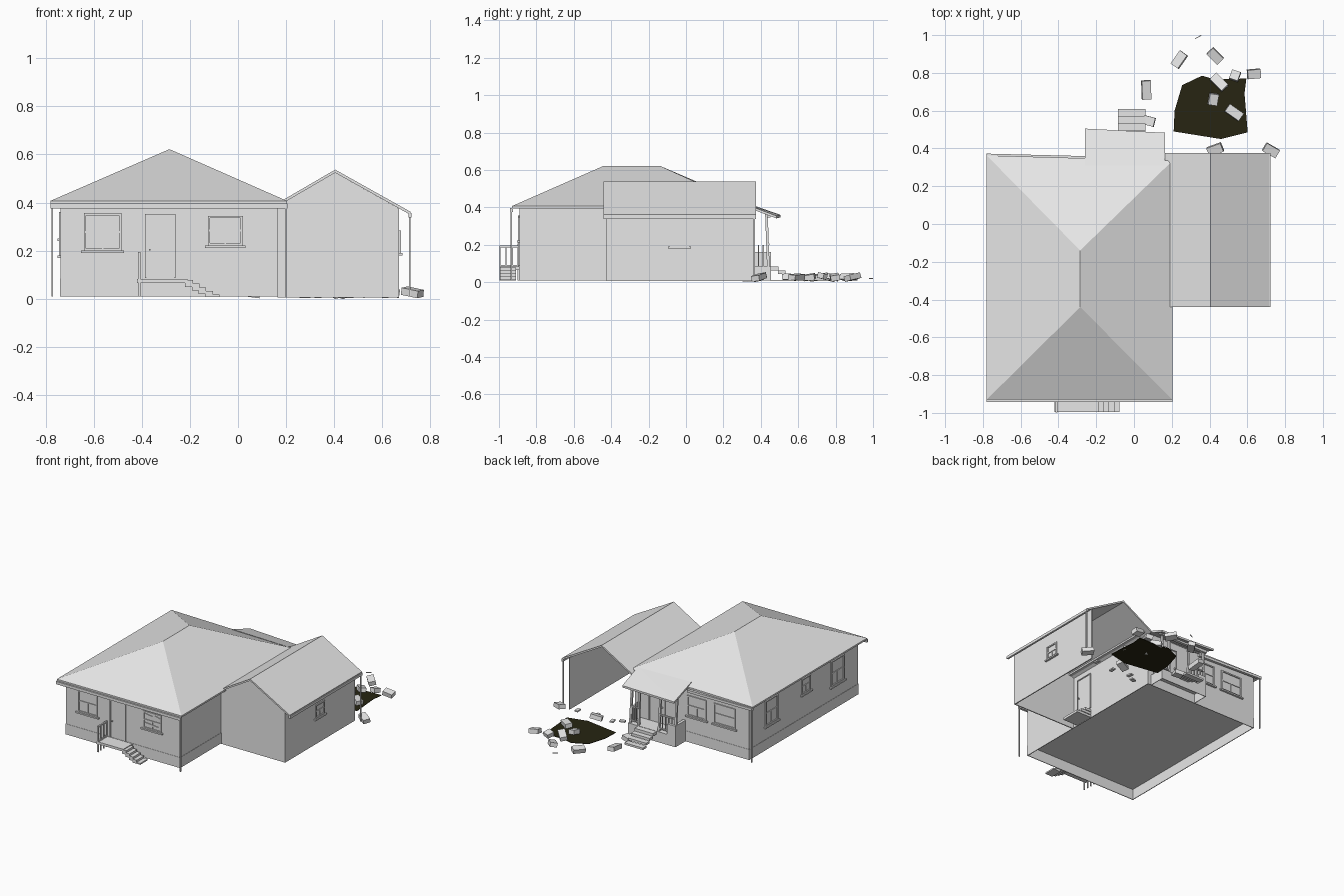
import bpy, bmesh, math, random
from mathutils import Matrix, Vector

if "Cube" in bpy.data.objects:
    bpy.data.objects.remove(bpy.data.objects["Cube"])
random.seed(4)


def material(name, color):
    m = bpy.data.materials.new(name)
    m.use_nodes = True
    m.diffuse_color = color
    m.node_tree.nodes["Principled BSDF"].inputs["Base Color"].default_value = color
    return m


GREY = material("pale_grey", (0.8, 0.8, 0.8, 1))
SOOT = material("scorched_earth", (0.02, 0.018, 0.006, 1))


def finish(name, bm, mat=GREY):
    bmesh.ops.recalc_face_normals(bm, faces=bm.faces)
    me = bpy.data.meshes.new(name)
    bm.to_mesh(me)
    bm.free()
    me.materials.append(mat)
    ob = bpy.data.objects.new(name, me)
    bpy.context.collection.objects.link(ob)
    return ob


def boxes(name, parts):
    """Several boxes in one object, each given as x, y and z ranges."""
    bm = bmesh.new()
    for xr, yr, zr in parts:
        lo, hi = Vector((xr[0], yr[0], zr[0])), Vector((xr[1], yr[1], zr[1]))
        mat = Matrix.Translation((lo + hi) / 2) @ Matrix.Diagonal((*(hi - lo), 1))
        bmesh.ops.create_cube(bm, size=1, matrix=mat)
    return finish(name, bm)


def hull(name, pts):
    bm = bmesh.new()
    for p in pts:
        bm.verts.new(p)
    bmesh.ops.convex_hull(bm, input=bm.verts)
    bmesh.ops.dissolve_limit(bm, angle_limit=0.01, verts=bm.verts, edges=bm.edges)
    return finish(name, bm)


def prism(name, profile, axis, start, end, mat=GREY):
    """Extrude a flat profile along y (x-z profile) or z (x-y profile)."""
    bm = bmesh.new()
    point = (lambda a, b: (a, start, b)) if axis == "y" else (lambda a, b: (a, b, start))
    face = bm.faces.new([bm.verts.new(point(a, b)) for a, b in profile])
    new = bmesh.ops.extrude_face_region(bm, geom=[face])["geom"]
    shift = (0, end - start, 0) if axis == "y" else (0, 0, end - start)
    bmesh.ops.translate(bm, vec=shift, verts=[v for v in new if isinstance(v, bmesh.types.BMVert)])
    return finish(name, bm, mat)


def on_wall(name, wall, pos, out, rects):
    """Place thin trim (a0, a1, z0, z1, depth) on a wall; wall is the normal's axis."""
    parts = []
    for a0, a1, z0, z1, d in rects:
        n = sorted((pos, pos + out * d))
        parts.append((n, (a0, a1), (z0, z1)) if wall == "x" else ((a0, a1), n, (z0, z1)))
    return boxes(name, parts)


def window(name, wall, pos, out, a0, a1, z0, z1):
    t, d = 0.009, 0.007
    mid, zm = (a0 + a1) / 2, (z0 + z1) / 2
    on_wall(name, wall, pos, out, [
        (a0, a0 + t, z0, z1, d), (a1 - t, a1, z0, z1, d),
        (a0 + t, a1 - t, z1 - t, z1, d), (a0 + t, a1 - t, z0, z0 + t, d),
        (a0 + t, a1 - t, zm - 0.004, zm + 0.004, d * 0.7),
        (mid - 0.003, mid + 0.003, z0 + t, zm, d * 0.6),
        (a0 - 0.012, a1 + 0.012, z0 - 0.01, z0, 0.014)])


def door(name, wall, pos, out, a0, a1, z0, z1):
    t = 0.007
    on_wall(name, wall, pos, out, [
        (a0 - t, a0, z0, z1 + t, 0.008), (a1, a1 + t, z0, z1 + t, 0.008),
        (a0, a1, z1, z1 + t, 0.008), (a0, a1, z0, z1, 0.003),
        (a0 + 0.01, a0 + 0.016, 0.2, 0.208, 0.012)])


# House body: closed walls on an open foundation skirt
X0, X1, Y0, Y1, FLOOR = -0.737, 0.165, -0.89, 0.34, 0.085
boxes("house_walls", [((X0, X1), (Y0, Y1), (FLOOR, 0.395))])
e, t = 0.002, 0.003
boxes("foundation_skirt", [
    ((X0 - e, X1 + e), (Y0 - e, Y0 + t), (0.01, FLOOR)),
    ((X0 - e, X1 + e), (Y1 - t, Y1 + e), (0.01, FLOOR)),
    ((X0 - e, X0 + t), (Y0, Y1), (0.01, FLOOR)),
    ((X1 - t, X1 + e), (Y0, Y1), (0.01, FLOOR))])

# Hip roof, slightly askew at the back, with gutters and downspouts
corners = [(-0.78, -0.93), (0.204, -0.93), (-0.78, 0.363), (0.204, 0.335)]
eaves = [(x, y, z) for x, y in corners for z in (0.395, 0.407)]
hull("hip_roof", eaves + [(-0.285, -0.44, 0.622), (-0.285, -0.14, 0.622)])
boxes("front_gutter", [((-0.78, 0.205), (-0.942, -0.926), (0.376, 0.396))])
gutter = boxes("back_gutter", [((-0.26, 0.26), (-0.009, 0.009), (-0.009, 0.009))])
gutter.location, gutter.rotation_euler = (-0.52, 0.357, 0.386), (0, 0.02, -0.025)
for name, x, y, z in (("left", 0.199, -0.934, 0.38), ("right", -0.772, 0.362, 0.38),
                      ("garage", 0.714, 0.366, 0.35)):
    boxes(name + "_downspout", [((x - 0.004, x + 0.004), (y - 0.004, y + 0.004), (0.01, z))])

# Garage: front gable and side wall, open at the back and below
ridge, eave_l, eave_r = (0.404, 0.537), (0.165, 0.398), (0.717, 0.362)
roof = [eave_l, ridge, eave_r]
prism("garage_roof", roof + [(x, z - 0.013) for x, z in reversed(roof)], "y", -0.44, 0.375)
prism("garage_front_wall", [(0.165, 0.005), (0.67, 0.005), (0.67, 0.375),
                            (0.404, 0.524), (0.165, 0.385)], "y", -0.425, -0.418)
boxes("garage_side_wall", [((0.663, 0.67), (-0.425, 0.365), (0.005, 0.375))])
boxes("garage_gutter", [((0.708, 0.722), (-0.44, 0.375), (0.338, 0.356))])

# Windows and doors
window("front_window_right", "y", Y0, -1, -0.64, -0.485, 0.2, 0.356)
window("front_window_left", "y", Y0, -1, -0.125, 0.02, 0.222, 0.345)
window("back_window_outer", "y", Y1, 1, -0.63, -0.46, 0.2, 0.345)
window("back_window_inner", "y", Y1, 1, -0.4, -0.25, 0.2, 0.345)
window("side_window_front", "x", X0, -1, -0.73, -0.58, 0.18, 0.36)
window("side_window_small", "x", X0, -1, -0.35, -0.25, 0.25, 0.36)
window("side_window_back", "x", X0, -1, 0.02, 0.16, 0.18, 0.36)
window("garage_window", "x", 0.67, 1, -0.085, 0.015, 0.19, 0.285)
door("front_door", "y", Y0, -1, -0.38, -0.267, 0.087, 0.345)
door("garage_door_inside", "x", X1, 1, -0.37, -0.25, 0.087, 0.34)
door("back_door", "y", Y1, 1, -0.07, 0.045, 0.087, 0.335)

# Broken shards in the damaged front window
for i, (a, b, z) in enumerate([(-0.11, -0.05, 0.33), (-0.11, 0.0, 0.265), (-0.03, 0.01, 0.33)]):
    hull(f"window_shard_{i}", [(x, y, zz) for y in (Y0, Y0 - 0.005)
                               for x, zz in ((a, z), (b, z - 0.01), (a, z - 0.025))])

# Front landing with side steps and a railing
boxes("front_landing", [((-0.42, -0.21), (-0.995, Y0), (0.066, 0.083))])
boxes("front_steps", [((-0.22 + i * 0.028, -0.188 + i * 0.028), (-0.995, -0.91),
                       (max(0.008, 0.05 - i * 0.015), 0.078 - i * 0.015)) for i in range(5)])
boxes("front_railing", [((-0.415, -0.405), (-0.997, -0.892), (z, z + 0.01)) for z in (0.083, 0.185)]
      + [((-0.414, -0.406), (y, y + 0.006), (0.01, 0.19)) for y in (-0.997, -0.965, -0.932, -0.9)])

# Back porch: deck on thin skirts, steps, posts, parapet, balusters and sagging roof
boxes("back_porch_deck", [((-0.235, 0.14), (Y1, 0.455), (0.075, FLOOR)),
                          ((-0.235, -0.231), (Y1, 0.455), (0.01, 0.075)),
                          ((0.136, 0.14), (Y1, 0.455), (0.01, 0.075)),
                          ((-0.235, 0.14), (0.451, 0.455), (0.01, 0.075))])
boxes("back_porch_steps", [((-0.085, 0.06), (0.455 + i * 0.038, 0.495 + i * 0.038),
                            (0.063 - i * 0.018, 0.083 - i * 0.02)) for i in range(4)])
for i, x in enumerate((-0.225, -0.095, 0.065, 0.13)):
    lean = random.uniform(-0.012, 0.012)
    hull(f"porch_post_{i}", [(x + dx + k * lean, 0.44 + dy - k * 0.01, z)
                             for k, z in ((0, FLOOR), (1, 0.37))
                             for dx in (-0.007, 0.007) for dy in (-0.007, 0.007)])
boxes("porch_parapet", [((-0.235, -0.17), (0.435, 0.455), (FLOOR, 0.16)),
                        ((-0.235, -0.215), (Y1, 0.455), (FLOOR, 0.16))])
rails = [((x0, x1), (0.434, 0.446), (z, z + 0.008)) for x0, x1 in ((-0.225, -0.095), (0.065, 0.13))
         for z in (0.1, 0.2)]
bars = [((x, x + 0.006), (0.437, 0.443), (0.1, 0.2))
        for x in (-0.2, -0.175, -0.15, -0.125, 0.08, 0.097, 0.114)]
side = [((0.127, 0.133), (y, y + 0.006), (FLOOR, 0.2)) for y in (0.36, 0.385, 0.41)]
boxes("porch_balusters", rails + bars + side)
hull("porch_roof", [(x, y, z - d) for d in (0, 0.014) for x, y, z in
                    ((-0.26, 0.31, 0.428), (0.165, 0.31, 0.42), (-0.26, 0.505, 0.36), (0.165, 0.483, 0.355))])
boxes("porch_beam", [((-0.245, 0.15), (0.432, 0.452), (0.345, 0.364))])

# Steps inside the garage
boxes("garage_steps", [((X1, 0.215 + i * 0.035), (-0.38, -0.24),
                        (0.055 - i * 0.022, 0.072 - i * 0.022)) for i in range(3)])

# Scorched ground patch
prism("scorched_patch", [(0.21, 0.49), (0.215, 0.6), (0.255, 0.735), (0.36, 0.785), (0.43, 0.765),
                         (0.595, 0.77), (0.585, 0.69), (0.602, 0.485), (0.46, 0.45)],
      "z", 0.008, 0.011, SOOT)

# Rubble blocks: x, y, length, turn
rubble = [(0.24, 0.87, 0.085, 55), (0.43, 0.89, 0.08, -45), (0.065, 0.71, 0.1, 92),
          (0.08, 0.545, 0.06, -15), (0.45, 0.75, 0.09, -45), (0.535, 0.785, 0.05, 70),
          (0.635, 0.795, 0.07, 5), (0.42, 0.66, 0.06, 80), (0.53, 0.59, 0.09, -35),
          (0.725, 0.39, 0.08, -30), (0.43, 0.395, 0.08, 20)]
for i, (x, y, size, turn) in enumerate(rubble):
    ob = boxes(f"rubble_block_{i}", [((-size / 2, size / 2), (-0.024, 0.024), (-0.015, 0.015))])
    ob.location = (x, y, 0.027)
    ob.rotation_euler = (random.uniform(-0.25, 0.25), random.uniform(-0.25, 0.25), math.radians(turn))
splinter = boxes("rubble_splinter", [((-0.018, 0.018), (-0.002, 0.002), (-0.002, 0.002))])
splinter.location, splinter.rotation_euler = (0.34, 0.99, 0.02), (0, 0, 0.5)

# Low debris scattered along the open garage end
for i in range(4):
    ob = boxes(f"garage_debris_{i}", [((-0.02, 0.02), (-0.012, 0.012), (-0.005, 0.005))])
    ob.location = (random.uniform(0.2, 0.64), random.uniform(0.28, 0.36), 0.008)
    ob.rotation_euler = (0, 0, random.uniform(0, 3))
